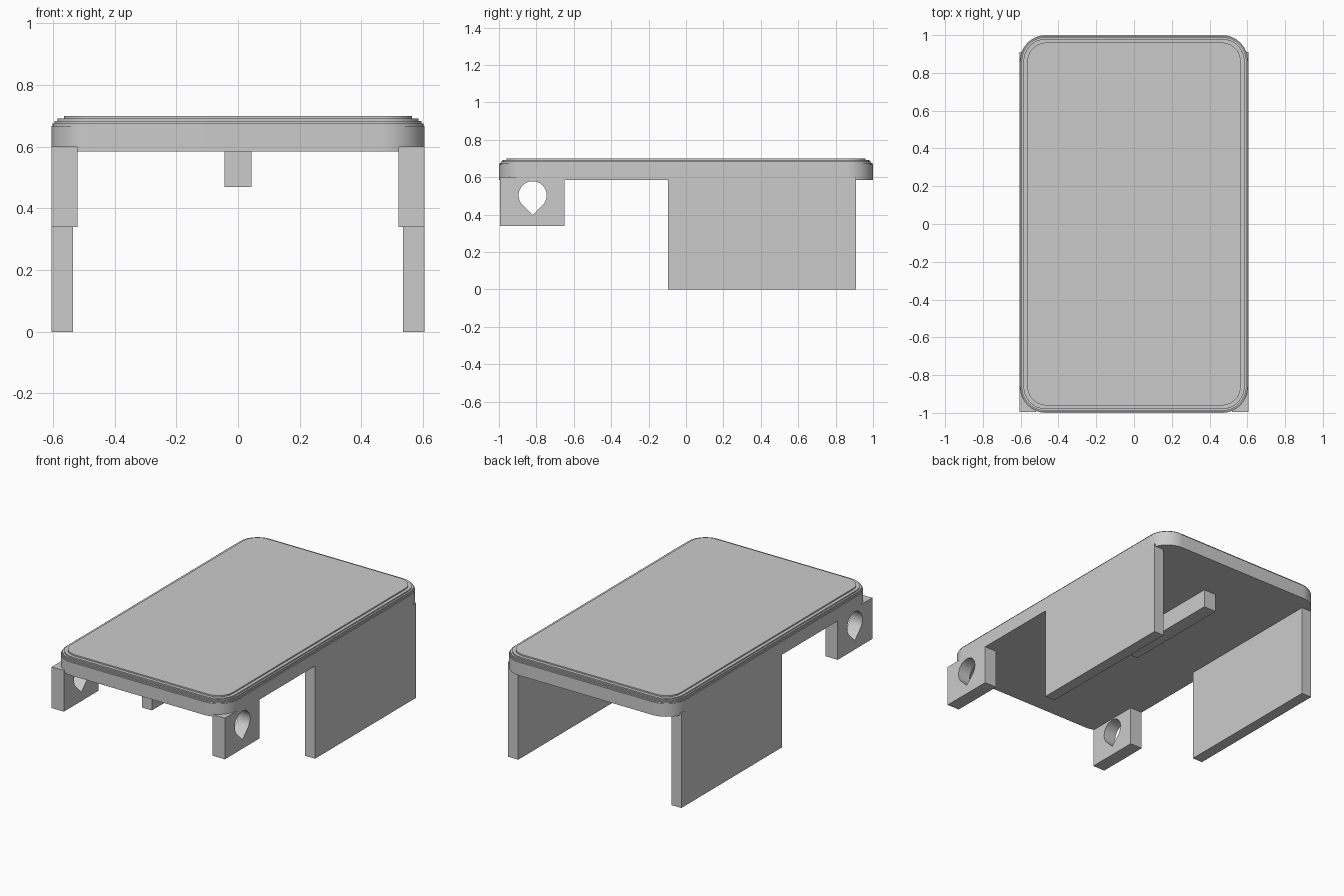
import bpy, bmesh
from math import sin, cos, pi, radians

cube = bpy.data.objects.get("Cube")
if cube:
    bpy.data.objects.remove(cube, do_unlink=True)

grey = bpy.data.materials.new("plain_grey")
grey.use_nodes = True
colour = (0.6, 0.6, 0.6, 1)
grey.diffuse_color = colour
grey.node_tree.nodes["Principled BSDF"].inputs["Base Color"].default_value = colour


def add_object(name, data):
    obj = bpy.data.objects.new(name, data)
    bpy.context.collection.objects.link(obj)
    data.materials.append(grey)
    return obj


def select_only(obj):
    bpy.ops.object.select_all(action='DESELECT')
    obj.select_set(True)
    bpy.context.view_layer.objects.active = obj


def smooth(obj):
    select_only(obj)
    bpy.ops.object.shade_smooth_by_angle(angle=radians(30))


def box(name, low, high):
    bm = bmesh.new()
    bmesh.ops.create_cube(bm, size=1)
    for v in bm.verts:
        v.co = [(a + b) / 2 + c * (b - a) for a, b, c in zip(low, high, v.co)]
    mesh = bpy.data.meshes.new(name)
    bm.to_mesh(mesh)
    bm.free()
    return add_object(name, mesh)


def rounded_outline(half_x, half_y, radius, steps=16):
    points = []
    for corner, (sx, sy) in enumerate([(1, 1), (-1, 1), (-1, -1), (1, -1)]):
        for i in range(steps + 1):
            a = (corner + i / steps) * pi / 2
            points.append((sx * (half_x - radius) + radius * cos(a),
                           sy * (half_y - radius) + radius * sin(a)))
    return points


# Rounded top slab, its upper rim stepping inwards in thin layers
def top_slab():
    layers = [(0.668, 0), (0.676, 0.004), (0.684, 0.010), (0.692, 0.020), (0.70, 0.040)]
    bm = bmesh.new()
    rings = []
    bottom = 0.585
    for top, inset in layers:
        outline = rounded_outline(0.605 - inset, 1 - inset, 0.14 - inset)
        for z in (bottom, top):
            rings.append([bm.verts.new((x, y, z)) for x, y in outline])
        bottom = top
    for low, high in zip(rings, rings[1:]):
        for i in range(len(low)):
            j = (i + 1) % len(low)
            bm.faces.new((low[i], low[j], high[j], high[i]))
    bm.faces.new(rings[0][::-1])
    bm.faces.new(rings[-1])
    mesh = bpy.data.meshes.new("top_slab")
    bm.to_mesh(mesh)
    bm.free()
    smooth(add_object("top_slab", mesh))


# Front lug: square plate pierced by a teardrop hole
def lug(name, centre_x):
    curve = bpy.data.curves.new(name, 'CURVE')
    curve.dimensions = '2D'
    curve.fill_mode = 'BOTH'
    curve.extrude = 0.0425
    square = [(-0.995, 0.34), (-0.65, 0.34), (-0.65, 0.60), (-0.995, 0.60)]
    radius, cy, cz = 0.075, -0.82, 0.503
    angles = [radians(-45 + 270 * i / 32) for i in range(33)]
    drop = [(cy + radius * cos(a), cz + radius * sin(a)) for a in angles]
    drop.append((cy, cz - radius * 2 ** 0.5))
    for points in (square, drop):
        spline = curve.splines.new('POLY')
        spline.points.add(len(points) - 1)
        for p, (u, v) in zip(spline.points, points):
            p.co = (u, v, 0, 1)
        spline.use_cyclic_u = True
    obj = add_object(name, curve)
    obj.rotation_euler = (pi / 2, 0, pi / 2)
    obj.location.x = centre_x
    select_only(obj)
    bpy.ops.object.convert(target='MESH')
    smooth(bpy.context.object)


top_slab()

# Side walls and front lugs on both sides
for side, s in (("left", 1), ("right", -1)):
    x0, x1 = sorted((s * 0.535, s * 0.605))
    box(side + "_wall", (x0, -0.095, 0), (x1, 0.91, 0.60))
    lug(side + "_front_lug", s * 0.5625)

# Rib under the slab
box("centre_rib", (-0.044, -0.02, 0.47), (0.044, 0.70, 0.59))
